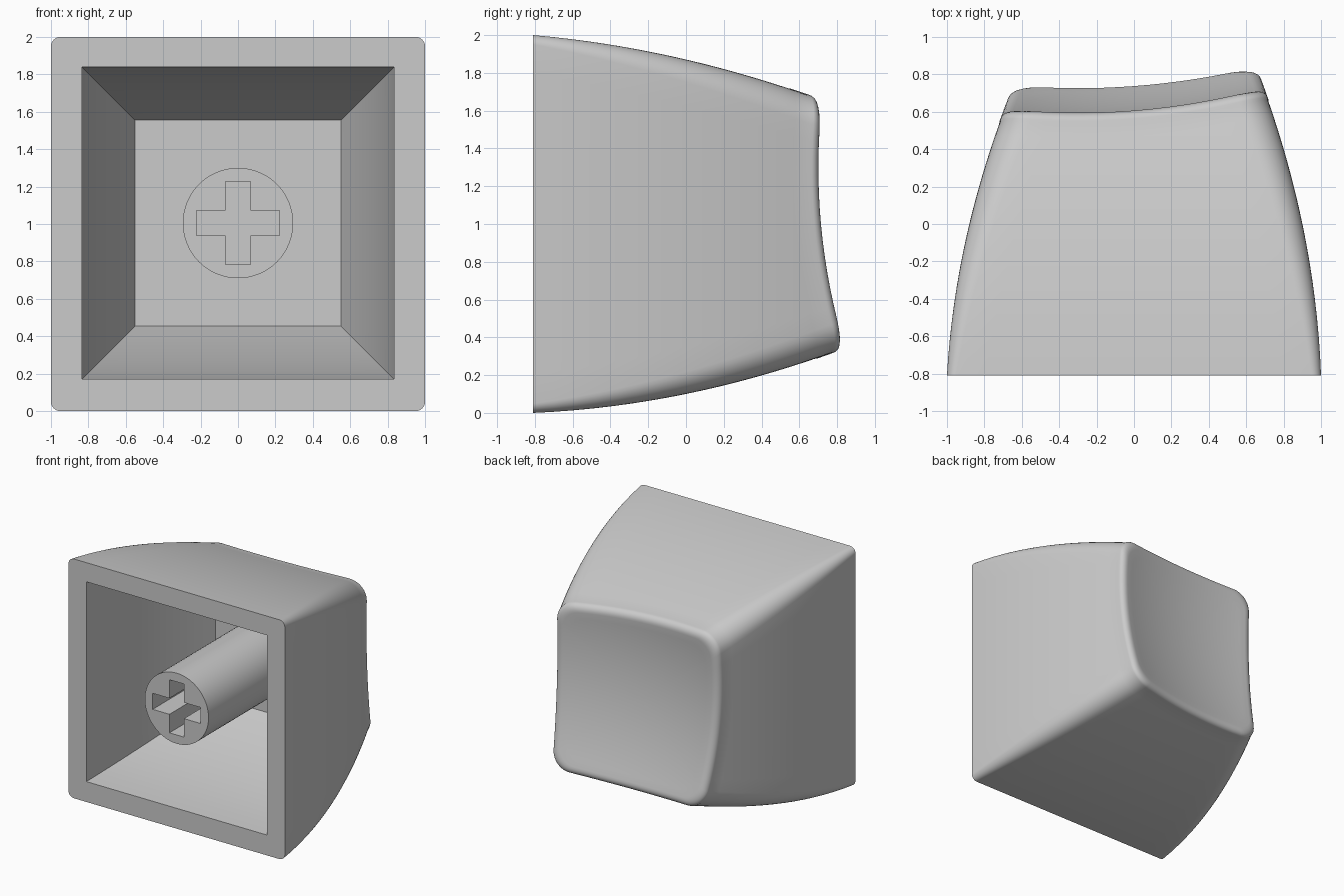
import bpy, bmesh, math
from mathutils import Matrix

if "Cube" in bpy.data.objects:
    bpy.data.objects.remove(bpy.data.objects["Cube"], do_unlink=True)

FRONT = -0.81      # open end of the cap
CEILING = 0.49     # inner end of the hollow
FILLET = 0.065     # rounding around the dished face

grey = bpy.data.materials.new("light grey plastic")
grey.use_nodes = True
grey.diffuse_color = (0.6, 0.6, 0.6, 1)
grey.node_tree.nodes["Principled BSDF"].inputs["Base Color"].default_value = (0.6, 0.6, 0.6, 1)


def add_object(name, bm):
    bmesh.ops.recalc_face_normals(bm, faces=bm.faces)
    mesh = bpy.data.meshes.new(name)
    bm.to_mesh(mesh)
    bm.free()
    mesh.materials.append(grey)
    obj = bpy.data.objects.new(name, mesh)
    bpy.context.collection.objects.link(obj)
    return obj


def smooth(obj):
    bpy.ops.object.select_all(action='DESELECT')
    obj.select_set(True)
    bpy.context.view_layer.objects.active = obj
    bpy.ops.object.shade_smooth_by_angle(angle=math.radians(30))


def square_outline(arc=8, side=12):
    """Corner centre and outward direction for each point of a rounded square."""
    points = []
    corners = [(1, 1), (-1, 1), (-1, -1), (1, -1)]
    for i, (cx, cz) in enumerate(corners):
        for k in range(arc + 1):
            a = math.pi / 2 * (i + k / arc)
            points.append((cx, cz, math.cos(a), math.sin(a)))
        nx, nz = corners[(i + 1) % 4]
        a = math.pi / 2 * (i + 1)
        for k in range(1, side):
            f = k / side
            points.append((cx + (nx - cx) * f, cz + (nz - cz) * f, math.cos(a), math.sin(a)))
    return points


def dish(x, z):
    """Depth of the slanted, hollowed face."""
    u = z - 1
    return 0.60 + 0.083 * x + 0.14 * x * x - 0.10 * u + 0.17 * u * u


def taper(u, y, low, high):
    """Bowed wall: linear plus quadratic inset on each side."""
    a, b = high if u > 0 else low
    t = y - FRONT
    return u * (1 - a * t - b * t * t)


def outer_point(p, s):
    cx, cz, nx, nz = p
    r = 0.05 + 0.17 * s
    u, w = cx * (1 - r) + nx * r, cz * (1 - r) + nz * r
    y = FRONT
    for _ in range(6):
        x = taper(u, y, (0.057, 0.112), (0.038, 0.105))
        z = 1 + taper(w, y, (0.043, 0.10), (0.087, 0.09))
        y = FRONT + s * (dish(x, z) - FILLET - FRONT)
    return x, y, z


# Cap: one continuous loft from the ceiling, out over the rim, to the dished face
outline = square_outline()
rings = []
for f in (0.02, 0.5):
    rings.append([(0.55 * f * p[0], CEILING, 1.005 + 0.55 * f * p[1]) for p in outline])
for k in range(10, -1, -1):
    t = (CEILING - FRONT) * k / 10
    h = 0.835 - 0.05 * t - 0.13 * t * t
    rings.append([(h * p[0], FRONT + t, 1.005 + h * p[1]) for p in outline])
for k in range(17):
    rings.append([outer_point(p, k / 16) for p in outline])
edge = rings[-1]


def face_ring(scale, drop):
    ring = []
    for x, _, z in edge:
        x, z = x * scale, 1 + (z - 1) * scale
        ring.append((x, dish(x, z) - drop, z))
    return ring


for k in range(1, 8):
    a = math.pi / 2 * k / 7
    rings.append(face_ring(1 - FILLET * (1 - math.cos(a)) / 0.67, FILLET * (1 - math.sin(a))))
inner = 1 - FILLET / 0.67
for k in range(1, 13):
    rings.append(face_ring(inner * (1 - k / 12.3), 0))

bm = bmesh.new()
loops = [[bm.verts.new(co) for co in ring] for ring in rings]
n = len(outline)
for a, b in zip(loops, loops[1:]):
    for i in range(n):
        j = (i + 1) % n
        bm.faces.new((a[i], a[j], b[j], b[i]))
bm.faces.new(loops[0])
bm.faces.new(loops[-1])
bmesh.ops.remove_doubles(bm, verts=bm.verts, dist=0.0001)
cap = add_object("cap_shell", bm)
smooth(cap)

# Stem: a round post running from the ceiling to the open end
bm = bmesh.new()
length = CEILING + 0.02 - FRONT
place = Matrix.Translation((0, FRONT + length / 2, 1.005)) @ Matrix.Rotation(math.pi / 2, 4, 'X')
bmesh.ops.create_cone(bm, cap_ends=True, segments=64, radius1=0.295, radius2=0.295,
                      depth=length, matrix=place)
stem = add_object("stem", bm)

# Cross socket cut into the stem
bm = bmesh.new()
arm, half = 0.222, 0.067
profile = [(arm, -half), (arm, half), (half, half), (half, arm), (-half, arm), (-half, half)]
profile += [(-x, -z) for x, z in profile]
socket_face = bm.faces.new([bm.verts.new((x, FRONT - 0.1, 1.005 + z)) for x, z in profile])
ext = bmesh.ops.extrude_face_region(bm, geom=[socket_face])
bmesh.ops.translate(bm, vec=(0, 0.6, 0),
                    verts=[v for v in ext["geom"] if isinstance(v, bmesh.types.BMVert)])
cutter = add_object("cross_socket_cutter", bm)
cutter.hide_render = True

cut = stem.modifiers.new("cross_socket", 'BOOLEAN')
cut.operation = 'DIFFERENCE'
cut.solver = 'EXACT'
cut.object = cutter
bpy.context.view_layer.objects.active = stem
bpy.ops.object.modifier_apply(modifier=cut.name)
bpy.data.objects.remove(cutter, do_unlink=True)
smooth(stem)
